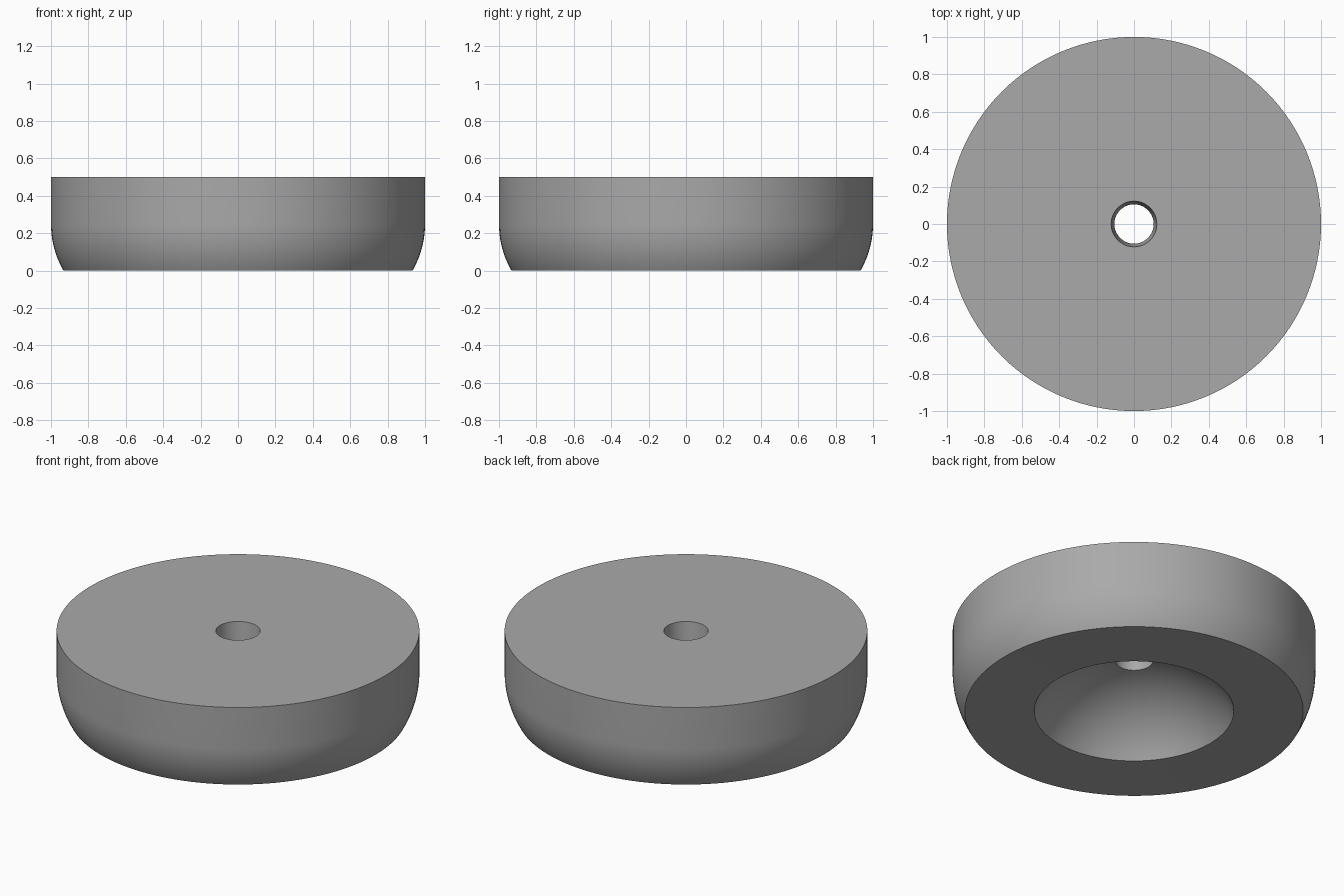
import bpy
import math

SEGMENTS = 128

cube = bpy.data.objects.get("Cube")
if cube:
    bpy.data.objects.remove(cube, do_unlink=True)

# Plain grey material
grey = bpy.data.materials.new("plain grey")
grey.use_nodes = True
colour = (0.4, 0.4, 0.4, 1.0)
grey.diffuse_color = colour
grey.node_tree.nodes["Principled BSDF"].inputs["Base Color"].default_value = colour


def arc(cr, cz, radius, start, end, steps):
    """Points (r, z) along a circular arc, angles in radians."""
    return [(cr + radius * math.cos(start + (end - start) * i / steps),
             cz + radius * math.sin(start + (end - start) * i / steps))
            for i in range(steps + 1)]


def lathe(name, profile, material):
    """Revolve a closed (r, z) profile around the z axis."""
    n = len(profile)
    verts = [(r * math.cos(2 * math.pi * s / SEGMENTS),
              r * math.sin(2 * math.pi * s / SEGMENTS), z)
             for s in range(SEGMENTS) for r, z in profile]
    faces = []
    for s in range(SEGMENTS):
        a, b = s * n, (s + 1) % SEGMENTS * n
        for i in range(n):
            j = (i + 1) % n
            faces.append((a + i, b + i, b + j, a + j))
    mesh = bpy.data.meshes.new(name)
    mesh.from_pydata(verts, [], faces)
    mesh.materials.append(material)
    obj = bpy.data.objects.new(name, mesh)
    bpy.context.collection.objects.link(obj)
    bpy.ops.object.select_all(action="DESELECT")
    obj.select_set(True)
    bpy.context.view_layer.objects.active = obj
    bpy.ops.object.shade_smooth_by_angle(angle=math.radians(30))
    return obj


# Rounded lower shoulder of the outer wall
outer = arc(0.5, 0.25, 0.5, -math.pi / 6, 0, 12)

# Spherical recess underneath, from the tapered hole out to the bottom face
dome_z, dome_r = -0.294, 0.624
dome = arc(0, dome_z, dome_r, math.acos(0.105 / dome_r), math.acos(0.55 / dome_r), 16)

# Outer wall, flat top, tapered centre hole, recess, flat bottom
profile = outer + [(1.0, 0.5), (0.122, 0.5)] + dome
lathe("round_foot", profile, grey)
